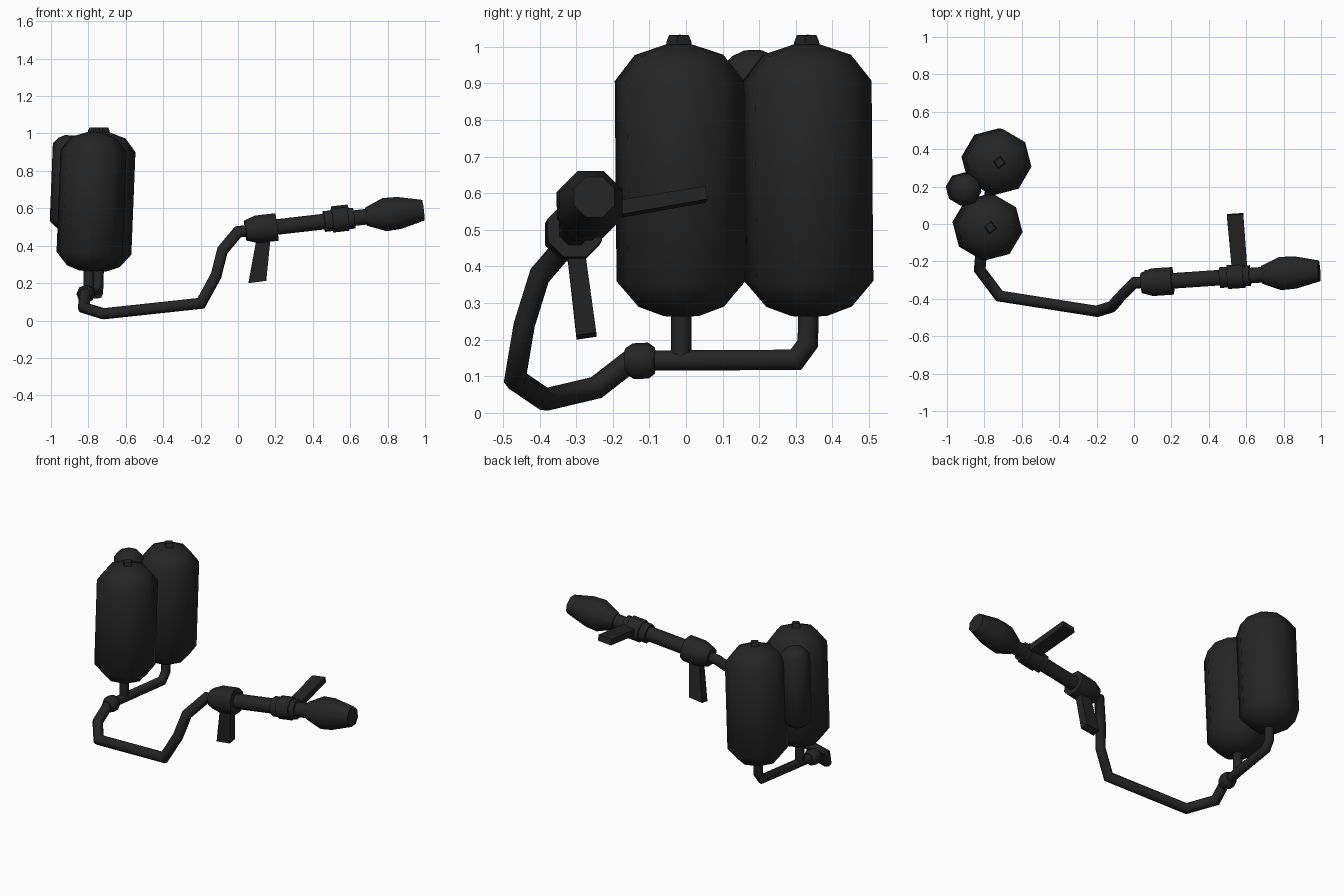
import bpy, bmesh, math
from mathutils import Vector

if "Cube" in bpy.data.objects:
    bpy.data.objects.remove(bpy.data.objects["Cube"])

mat = bpy.data.materials.new("charcoal_black")
mat.diffuse_color = (0.018, 0.018, 0.018, 1)
mat.use_nodes = True
mat.node_tree.nodes["Principled BSDF"].inputs["Base Color"].default_value = mat.diffuse_color


def finish(name, bm, smooth=None):
    bmesh.ops.recalc_face_normals(bm, faces=bm.faces[:])
    me = bpy.data.meshes.new(name)
    bm.to_mesh(me)
    bm.free()
    ob = bpy.data.objects.new(name, me)
    bpy.context.collection.objects.link(ob)
    me.materials.append(mat)
    if smooth:
        bpy.ops.object.select_all(action='DESELECT')
        bpy.context.view_layer.objects.active = ob
        ob.select_set(True)
        bpy.ops.object.shade_smooth_by_angle(angle=math.radians(smooth))
    return ob


def sweep(name, pts, radii, sides=8, rot=0.0, ref=(1, 0, 0), smooth=50):
    """Sweep a polygon along a path with mitred corners; radii may vary."""
    pts = [Vector(p) for p in pts]
    if not isinstance(radii, (list, tuple)):
        radii = [radii] * len(pts)
    d = (pts[1] - pts[0]).normalized()
    u = Vector(ref)
    u = (u - d * u.dot(d)).normalized()
    w = d.cross(u)
    offs = []
    for k in range(sides):
        a = math.radians(rot) + 2 * math.pi * k / sides
        offs.append(u * math.cos(a) + w * math.sin(a))
    bm = bmesh.new()
    rings = []
    for i, p in enumerate(pts):
        if i:
            d = (p - pts[i - 1]).normalized()
            n = d if i == len(pts) - 1 else (d + (pts[i + 1] - p).normalized()).normalized()
            offs = [v - d * (v.dot(n) / d.dot(n)) for v in offs]
        rings.append([bm.verts.new(p + v * radii[i]) for v in offs])
    for a, b in zip(rings, rings[1:]):
        for k in range(sides):
            j = (k + 1) % sides
            bm.faces.new((a[k], a[j], b[j], b[k]))
    bm.faces.new(rings[0])
    bm.faces.new(rings[-1])
    return finish(name, bm, smooth)


def bar(name, end_a, end_b):
    """Bar between two rectangles given as (centre, half u vector, half v vector)."""
    bm = bmesh.new()
    loops = []
    for c, u, v in (end_a, end_b):
        c, u, v = Vector(c), Vector(u), Vector(v)
        loops.append([bm.verts.new(c + u * s + v * t) for s, t in ((-1, -1), (1, -1), (1, 1), (-1, 1))])
    a, b = loops
    for k in range(4):
        j = (k + 1) % 4
        bm.faces.new((a[k], a[j], b[j], b[k]))
    bm.faces.new(a)
    bm.faces.new(b)
    return finish(name, bm)


# Fuel tanks, leaning very slightly
def tank(name, x, y, profile, sides=8, rot=-8):
    lean = lambda z: (x + 0.04 * (z - 0.64), y - 0.009 * (z - 0.64), z)
    return sweep(name, [lean(z) for z, r in profile], [r for z, r in profile], sides, rot)


body = [(0.265, 0.05), (0.29, 0.118), (0.36, 0.178), (0.907, 0.178), (0.978, 0.122), (1.007, 0.035)]
cap = [(1.0, 0.036), (1.015, 0.034), (1.032, 0.027)]
for label, x, y in (("front", -0.783, -0.016), ("rear", -0.735, 0.333)):
    tank("fuel_tank_" + label, x, y, body)
    tank("tank_cap_" + label, x, y, cap, 4)

# Small pressure bottle behind the tanks
tank("pressure_bottle", -0.915, 0.187,
     [(0.485, 0.03), (0.497, 0.055), (0.53, 0.088), (0.945, 0.088), (0.975, 0.058), (0.99, 0.025)])

# Feed pipes under the tanks
sweep("rear_feed_pipe", [(-0.745, 0.334, 0.29), (-0.747, 0.333, 0.19), (-0.75, 0.30, 0.145),
                         (-0.812, -0.11, 0.143)], 0.028)
sweep("front_feed_pipe", [(-0.797, -0.013, 0.29), (-0.8, -0.013, 0.145)], 0.028)
sweep("hose_coupling", [(-0.811, -0.085, 0.143), (-0.812, -0.103, 0.143),
                        (-0.815, -0.143, 0.141), (-0.817, -0.165, 0.14)],
      [0.036, 0.049, 0.049, 0.036])

# Flexible hose
sweep("hose", [(-0.817, -0.15, 0.143), (-0.825, -0.245, 0.069), (-0.72, -0.385, 0.036),
               (-0.198, -0.467, 0.092), (-0.117, -0.442, 0.24), (-0.083, -0.40, 0.375),
               (0.0, -0.315, 0.474), (0.06, -0.311, 0.481)], 0.031)


# Lance parts sit on one sloping axis, placed by x
def on_axis(x):
    return (x, -0.318 + 0.068 * x, 0.476 + 0.115 * x)


def lance(name, profile, rot=22.5):
    return sweep(name, [on_axis(x) for x, r in profile], [r for x, r in profile], 8, rot, (0, 0, 1))


lance("receiver", [(0.04, 0.058), (0.1, 0.08), (0.206, 0.08)])
lance("barrel", [(0.18, 0.045), (0.72, 0.045)])
lance("barrel_sleeve", [(0.46, 0.06), (0.62, 0.06)])
lance("sleeve_clamp", [(0.503, 0.069), (0.588, 0.069)])
lance("nozzle", [(0.685, 0.052), (0.785, 0.096), (0.86, 0.093), (0.99, 0.06)])

# Pistol grip
bar("pistol_grip", ((0.138, -0.302, 0.45), (0.037, 0, 0.004), (0, 0.024, 0.003)),
    ((0.104, -0.272, 0.21), (0.047, 0, 0.006), (0, 0.027, 0.004)))

# Side handle
bar("side_handle", ((0.566, -0.26, 0.544), (0.041, 0.003, 0.005), (0, -0.003, 0.02)),
    ((0.54, 0.053, 0.597), (0.044, 0.003, 0.005), (0, -0.003, 0.018)))
